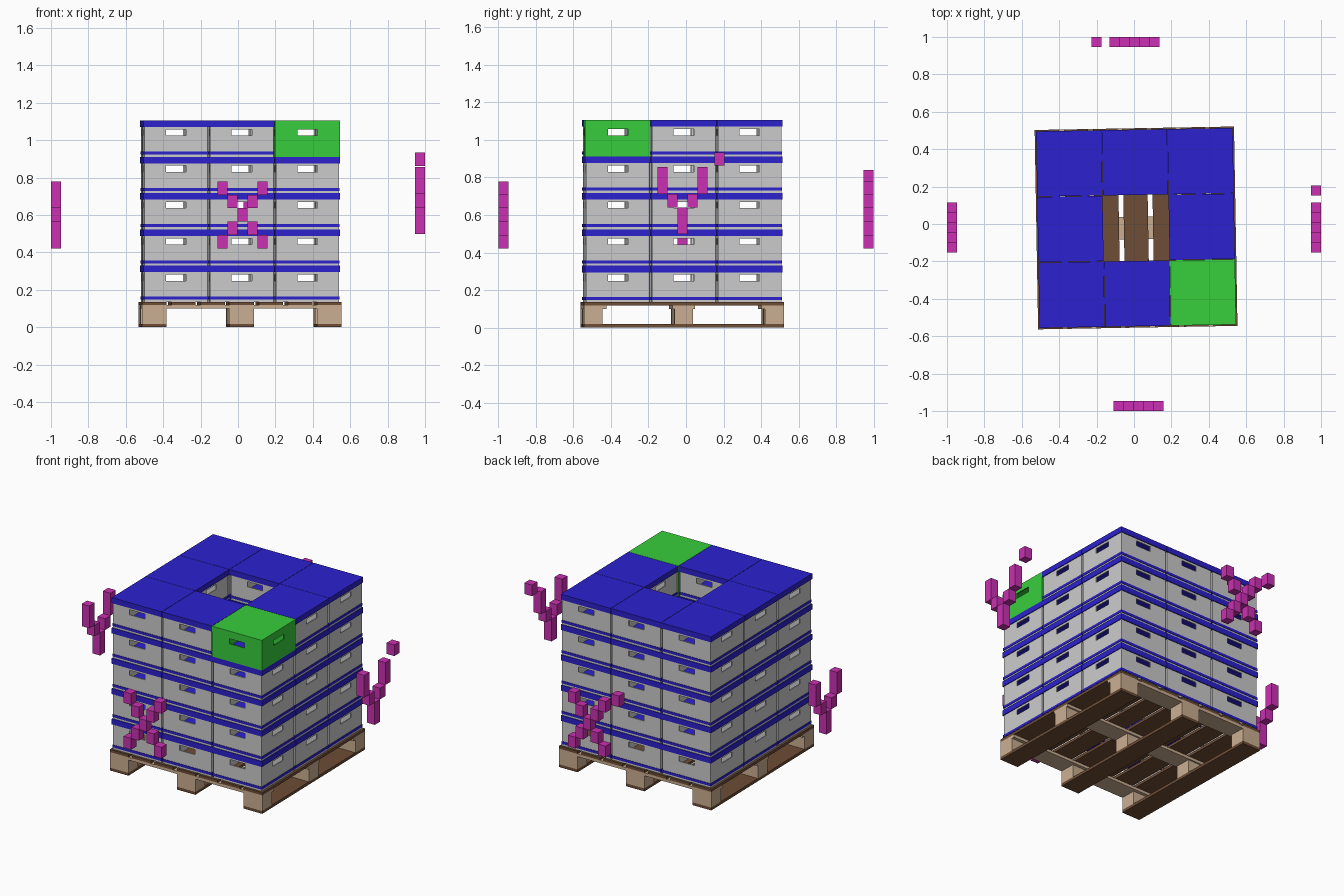
import bpy, bmesh, math
from mathutils import Matrix, Vector

if "Cube" in bpy.data.objects:
    bpy.data.objects.remove(bpy.data.objects["Cube"])


def material(name, r, g, b):
    m = bpy.data.materials.new(name)
    m.diffuse_color = (r, g, b, 1)
    m.use_nodes = True
    m.node_tree.nodes["Principled BSDF"].inputs["Base Color"].default_value = m.diffuse_color
    return m


GREY = material("light grey", 0.60, 0.60, 0.60)
BLUE = material("deep blue", 0.025, 0.015, 0.62)
GREEN = material("bright green", 0.038, 0.62, 0.045)
PINK = material("magenta", 0.60, 0.03, 0.45)
BROWN = material("dark brown", 0.155, 0.075, 0.037)
TAN = material("tan wood", 0.60, 0.43, 0.29)

# the pallet and its load stand slightly turned and off centre
PLACE = Matrix.Translation((0.011, -0.021, 0)) @ Matrix.Rotation(math.radians(1.0), 4, 'Z')


def box(bm, lo, hi, mat=0):
    lo, hi = Vector(lo), Vector(hi)
    size = hi - lo
    m = Matrix.Translation((lo + hi) / 2) @ Matrix.Diagonal((*size, 1))
    verts = bmesh.ops.create_cube(bm, size=1, matrix=m)["verts"]
    for f in {f for v in verts for f in v.link_faces}:
        f.material_index = mat


def to_mesh(bm, name, mats):
    bmesh.ops.remove_doubles(bm, verts=bm.verts, dist=1e-5)
    bmesh.ops.recalc_face_normals(bm, faces=bm.faces)
    me = bpy.data.meshes.new(name)
    bm.to_mesh(me)
    bm.free()
    for m in mats:
        me.materials.append(m)
    return me


def add(name, me, matrix=Matrix.Identity(4)):
    ob = bpy.data.objects.new(name, me)
    ob.matrix_world = matrix
    bpy.context.collection.objects.link(ob)
    return ob


def boxes(name, mat, pairs, matrix=Matrix.Identity(4)):
    bm = bmesh.new()
    for lo, hi in pairs:
        box(bm, lo, hi)
    return add(name, to_mesh(bm, name, [mat]), matrix)


# ---- pallet ----
H = 0.533          # half side
BW = 0.130         # board width
xs3 = [-H + BW / 2, 0, H - BW / 2]
ys3 = [-H + 0.06, 0, H - 0.06]
pitch = (2 * H - BW) / 6
boxes("pallet_deck_boards", BROWN,
      [((i * pitch - BW / 2, -H, 0.118), (i * pitch + BW / 2, H, 0.135)) for i in range(-3, 4)], PLACE)
boxes("pallet_cross_boards", TAN,
      [((-H, y - 0.06, 0.100), (H, y + 0.06, 0.118)) for y in ys3], PLACE)
boxes("pallet_blocks", TAN,
      [((x - BW / 2, y - 0.05, 0.018), (x + BW / 2, y + 0.05, 0.100))
       for x in xs3 for y in (-H + 0.05, 0, H - 0.05)], PLACE)
boxes("pallet_runners", BROWN,
      [((x - BW / 2, -H, 0), (x + BW / 2, H, 0.018)) for x in xs3], PLACE)

# ---- crates: open underneath, lidded, a grip hole in every wall ----
LAYER, PITCH, LID = 0.194, 0.351, 0.1745


def walls(bm, half, z0, z1, thick, hole):
    """Four mitred walls; hole = (half width, low z, high z) or None."""
    for k in range(4):
        turn = Matrix.Rotation(k * math.pi / 2, 3, 'Z')

        def loop(w, y, a, b):
            return [bm.verts.new(turn @ Vector(p))
                    for p in ((-w, y, a), (w, y, a), (w, y, b), (-w, y, b))]
        inner = half - thick
        o, i = loop(half, -half, z0, z1), loop(inner, -inner, z0, z1)
        rims = [(o, i, (0, 2))]
        if hole:
            ho, hi = loop(hole[0], -half, *hole[1:]), loop(hole[0], -inner, *hole[1:])
            rims += [(o, ho, range(4)), (i, hi, range(4)), (ho, hi, range(4))]
        else:
            bm.faces.new(o)
            bm.faces.new(i)
        for a, b, sides in rims:
            for s in sides:
                t = (s + 1) % 4
                bm.faces.new((a[s], a[t], b[t], b[s]))


def crate_mesh(name, half, mats):
    bm = bmesh.new()
    walls(bm, half, 0, 0.159, 0.007, (0.054, 0.113, 0.146))
    if len(mats) > 1:                      # thin blue band near the foot
        n = len(bm.faces)
        walls(bm, half + 0.003, 0.012, 0.028, 0.004, None)
        bm.faces.ensure_lookup_table()
        for f in bm.faces[n:]:
            f.material_index = 1
    box(bm, (-LID, -LID, 0.159), (LID, LID, LAYER), len(mats) - 1)
    return to_mesh(bm, name, mats)


grey_crate = crate_mesh("grey_crate", 0.169, [GREY, BLUE])
green_crate = crate_mesh("green_crate", LID, [GREEN])
for layer in range(5):
    for cx in (-1, 0, 1):
        for cy in (-1, 0, 1):
            if cx == 0 and cy == 0:
                continue                   # open shaft in the middle
            special = layer == 4 and cx == 1 and cy == -1
            at = PLACE @ Matrix.Translation((cx * PITCH, cy * PITCH, 0.1355 + layer * LAYER))
            add("green_crate" if special else f"crate_{layer}_{cx + 1}_{cy + 1}",
                green_crate if special else grey_crate, at)

# ---- floating block markers on the four sides ----
C, R = 0.0534, 0.0715                      # block width and height
cross = [(-2, 4), (2, 4), (-1, 3), (1, 3), (0, 2), (-1, 1), (1, 1), (-2, 0), (2, 0)]
fork = [(-2, 4), (2, 4), (-2, 3), (2, 3), (-1, 2), (1, 2), (0, 1), (0, 0)]


def marker(name, cells, axis, depth, mid, z0):
    pairs = []
    for c, r in cells:
        a, z = mid + c * C, z0 + r * R
        p = (a, depth) if axis == 'x' else (depth, a)
        pairs.append(((p[0] - C / 2, p[1] - C / 2, z), (p[0] + C / 2, p[1] + C / 2, z + R)))
    boxes(name, PINK, pairs)


marker("front_marker_blocks", cross, 'x', -0.973, 0.024, 0.422)
marker("back_marker_blocks", cross + [(-3.8, 4.85)], 'x', 0.973, 0.003, 0.422)
marker("left_marker_blocks", fork, 'y', -0.973, -0.019, 0.422)
marker("right_marker_blocks", fork + [(3.7, 5.1)], 'y', 0.973, -0.018, 0.498)
